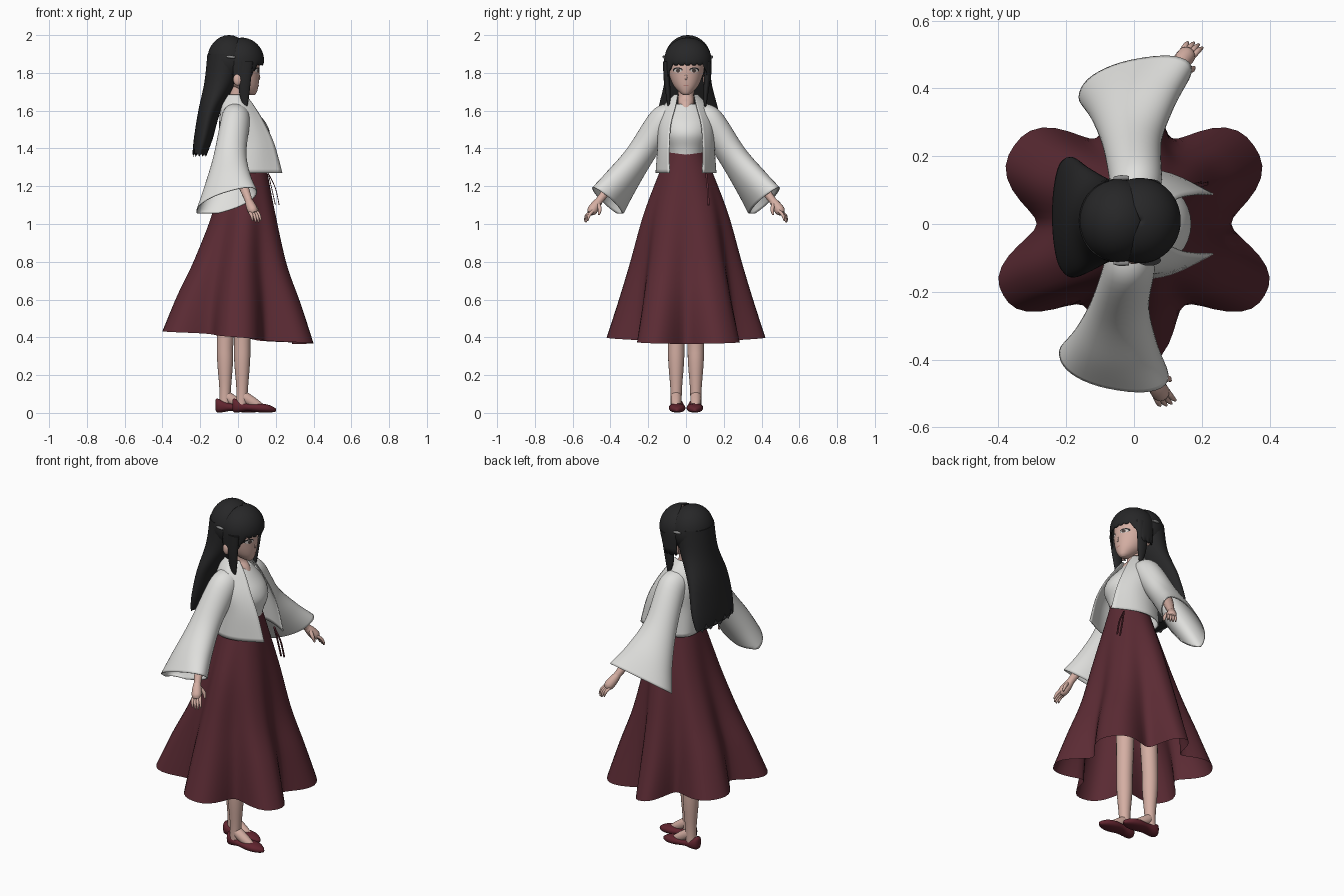
import bpy, bmesh, math
from mathutils import Vector

if "Cube" in bpy.data.objects:
    bpy.data.objects.remove(bpy.data.objects["Cube"])


def material(name, rgb):
    m = bpy.data.materials.new(name)
    m.diffuse_color = (*rgb, 1)
    m.use_nodes = True
    m.node_tree.nodes["Principled BSDF"].inputs["Base Color"].default_value = m.diffuse_color
    return m


WHITE = material("white cloth", (0.74, 0.74, 0.72))
WINE = material("wine cloth", (0.105, 0.024, 0.034))
SHOE = material("shoe red", (0.12, 0.018, 0.028))
SKIN = material("skin", (0.66, 0.425, 0.365))
HAIR = material("black hair", (0.02, 0.02, 0.021))
GREY = material("grey metal", (0.25, 0.25, 0.25))
LIP = material("lip", (0.5, 0.24, 0.21))
EYE = material("eye white", (0.66, 0.6, 0.57))
IRIS = material("dark iris", (0.07, 0.05, 0.045))


def smooth_rows(st, sub):
    """Catmull-Rom interpolation through a list of equal-length tuples."""
    out = []
    for i in range(len(st) - 1):
        p0, p1, p2, p3 = st[max(i - 1, 0)], st[i], st[i + 1], st[min(i + 2, len(st) - 1)]
        for k in range(sub):
            t = k / sub
            out.append(tuple(
                0.5 * (2 * b + (c - a) * t + (2 * a - 5 * b + 4 * c - d) * t * t
                       + (3 * b - a - 3 * c + d) * t ** 3)
                for a, b, c, d in zip(p0, p1, p2, p3)))
    return out + [tuple(st[-1])]


def grid(name, rows, mat, closed=True, caps=False, thick=0):
    """Skin rows of points into one surface."""
    bm = bmesh.new()
    vs = [[bm.verts.new(p) for p in r] for r in rows]
    n = len(rows[0])
    for a, b in zip(vs, vs[1:]):
        for j in range(n if closed else n - 1):
            k = (j + 1) % n
            bm.faces.new((a[j], a[k], b[k], b[j]))
    if caps:
        bm.faces.new(vs[0])
        bm.faces.new(vs[-1])
    bmesh.ops.recalc_face_normals(bm, faces=bm.faces)
    me = bpy.data.meshes.new(name)
    bm.to_mesh(me)
    bm.free()
    me.materials.append(mat)
    ob = bpy.data.objects.new(name, me)
    bpy.context.collection.objects.link(ob)
    if thick:
        so = ob.modifiers.new("thickness", 'SOLIDIFY')
        so.thickness = thick
    bpy.ops.object.select_all(action='DESELECT')
    ob.select_set(True)
    bpy.context.view_layer.objects.active = ob
    bpy.ops.object.shade_smooth_by_angle(angle=math.radians(50))
    return ob


def ring(c, u, v, n=24, e=1.0):
    """Ellipse around c; e below 1 squares it off."""
    c, u, v = Vector(c), Vector(u), Vector(v)
    pts = []
    for i in range(n):
        a, b = math.cos(2 * math.pi * i / n), math.sin(2 * math.pi * i / n)
        pts.append(c + u * math.copysign(abs(a) ** e, a) + v * math.copysign(abs(b) ** e, b))
    return pts


def z_rows(st, sub=5, n=32):
    """Stations are (z, centre x, centre y, radius x, radius y)."""
    return [ring((cx, cy, z), (rx, 0, 0), (0, ry, 0), n)
            for z, cx, cy, rx, ry in smooth_rows(st, sub)]


def limb(name, pts, mat, sub=4, n=12):
    """Round tube through points (x, y, z, radius)."""
    st = smooth_rows(pts, sub)
    rows = []
    for i, p in enumerate(st):
        d = Vector(st[min(i + 1, len(st) - 1)][:3]) - Vector(st[max(i - 1, 0)][:3])
        u = d.cross(Vector((0.1, 1, 0.05))).normalized()
        v = d.cross(u).normalized()
        rows.append(ring(p[:3], u * p[3], v * p[3], n))
    return grid(name, rows, mat, caps=True)


def ball(name, c, r, mat):
    rows = []
    for k in range(17):
        a = math.pi * (0.01 + 0.98 * k / 16)
        s = math.sin(a)
        rows.append(ring((c[0], c[1], c[2] + r[2] * math.cos(a)), (r[0] * s, 0, 0), (0, r[1] * s, 0), 32))
    return grid(name, rows, mat, caps=True)


# Skirt with six rounded folds growing toward the hem
skirt = []
for z, cx, rx, ry, w in smooth_rows([(1.385, .035, .103, .095, 0), (1.27, .037, .122, .142, .02),
                                     (1.05, .03, .18, .225, .08), (.8, .013, .265, .295, .17),
                                     (.6, .005, .355, .355, .25), (.4, 0, .435, .42, .34)], 6):
    row = []
    low = max(0, (1.0 - z) / 0.6)
    for i in range(96):
        t = 2 * math.pi * i / 96
        f = 1 - w * ((1 + math.cos(6 * t)) / 2) ** 1.4
        a = t + low * .14 * max(0, math.sin(t)) * math.sin(2 * t)
        row.append((cx + rx * f * math.cos(a) * (1 - .05 * low * math.sin(t)), ry * f * math.sin(a),
                    z - .035 * low * math.cos(t)))
    skirt.append(row)
grid("skirt", skirt, WINE)

# Waist ribbon ends
for k, dx in enumerate((.0, .02)):
    path = [(.162, .107, 1.27), (.18 + dx, .115, 1.19), (.20 + dx, .12, 1.10)]
    grid("ribbon_%d" % k, [[(x, y - .005, z), (x, y + .005, z)] for x, y, z in smooth_rows(path, 4)],
         WINE, closed=False, thick=.004)

# Inner shirt
grid("inner_shirt", z_rows([(1.34, .035, 0, .1, .09), (1.40, .042, 0, .106, .1), (1.47, .048, 0, .121, .125),
                            (1.53, .037, 0, .114, .13), (1.59, .017, 0, .086, .11), (1.635, .003, 0, .06, .075)]),
     WHITE, caps=True)

# Open jacket: half outlines from back centre to front edge, mirrored in y
levels = [(1.685, [(-.072, 0), (-.06, .04), (-.02, .062), (.015, .06), (.042, .045)]),
          (1.62, [(-.09, 0), (-.078, .08), (0, .122), (.05, .097), (.09, .058)]),
          (1.53, [(-.1, 0), (-.085, .1), (0, .148), (.077, .132), (.144, .082)]),
          (1.42, [(-.095, 0), (-.082, .1), (.01, .148), (.105, .142), (.194, .09)]),
          (1.27, [(-.095, 0), (-.082, .11), (.01, .158), (.11, .15), (.235, .09)])]
outlines = []
for z, half in levels:
    full = [(x, -y) for x, y in reversed(half[1:])] + half
    outlines.append([c for x, y in smooth_rows(full, 4) for c in (x, y, z)])
jacket = [[r[i:i + 3] for i in range(0, len(r), 3)] for r in smooth_rows(outlines, 5)]
grid("jacket_body", jacket, WHITE, closed=False, thick=.005)

# Sleeves, forearms and hands
sleeve = [(-.005, .06, 1.58, .07, 0, 0, 0, .03, .06, 1), (-.005, .13, 1.537, .077, 0, 0, 0, .05, .061, 1),
          (-.025, .246, 1.362, .088, 0, .015, 0, .064, .04, 1),
          (-.03, .345, 1.222, .124, .01, .032, .006, .073, .048, .95),
          (-.028, .415, 1.12, .163, .026, .047, .016, .076, .055, .88)]
for s, side in ((1, "left"), (-1, "right")):
    def place(p):
        return (p[0] + s * .032 * p[1] / .42, s * p[1], p[2])

    rows = [[place((p.x, p.y, max(p.z, 1.055))) for p in ring(q[:3], q[3:6], q[6:9], 40, q[9])]
            for q in smooth_rows(sleeve, 6)]
    grid(side + "_sleeve", rows, WHITE, thick=.005)

    def arm(name, pts):
        limb(side + name, [(*place(p[:3]), p[3]) for p in pts], SKIN)

    arm("_forearm", [(0, .25, 1.38, .035), (.04, .36, 1.25, .03), (.085, .447, 1.14, .021), (.096, .465, 1.115, .02)])
    arm("_palm", [(.09, .457, 1.127, .019), (.103, .478, 1.098, .026), (.117, .498, 1.07, .027), (.125, .508, 1.056, .016)])
    d, w = Vector((.36, .46, -.8)), Vector((.8, -.42, .2))
    for i, length in enumerate((.055, .068, .072, .066)):
        k = i - 1.5
        b = Vector((.118, .5, 1.066)) + w * .0135 * k
        t = b + d * length + w * .003 * k
        m = (b + t) / 2 + Vector((.003, .006, .004))
        arm("_finger_%d" % i, [(*b, .0085), (*m, .008), (*t, .004)])
    arm("_thumb", [(.108, .466, 1.11, .011), (.133, .456, 1.078, .010), (.142, .462, 1.048, .005)])

# Legs and shoes, one leg standing a little behind the other
for s, side, lx in ((1, "left", -.068), (-1, "right", .022)):
    y = s * .052
    limb(side + "_leg", [(lx * .6 + .005, y, 1.0, .062), (lx * .8, y, .65, .05), (lx, y, .38, .044), (lx, y, .27, .042),
                         (lx, y, .13, .031), (lx - .003, y, .04, .029)], SKIN, n=20)
    limb(side + "_foot", [(lx - .005, y, .10, .026), (lx + .025, y, .076, .029), (lx + .07, y, .048, .026),
                          (lx + .11, y, .03, .015)], SKIN, n=16)
    shoe = [(-.052, .012, .018, .066), (-.042, .028, .003, .076), (-.015, .036, .003, .066), (.03, .037, .01, .05),
            (.09, .044, .003, .05), (.135, .038, .002, .044), (.165, .021, .004, .032), (.178, .006, .008, .022)]
    rows = [ring((lx + x, y * .9, (a + b) / 2), (0, h, 0), (0, 0, (b - a) / 2), 20, .85)
            for x, h, a, b in smooth_rows(shoe, 3)]
    grid(side + "_shoe", rows, SHOE, caps=True)

# Neck and head
grid("neck", z_rows([(1.585, .032, 0, .06, .035), (1.64, .01, 0, .058, .042), (1.68, -.005, 0, .042, .041),
                     (1.76, 0, 0, .042, .042)]), SKIN, caps=True)
head = smooth_rows([(1.682, .072, 0, .014, .013), (1.695, .06, 0, .038, .032), (1.73, .035, 0, .073, .064),
                    (1.78, .018, 0, .095, .086), (1.84, .008, 0, .106, .097), (1.91, 0, 0, .1, .092), (1.96, 0, 0, .05, .05)], 6)
grid("head", [ring((cx, cy, z), (rx, 0, 0), (0, ry, 0), 48) for z, cx, cy, rx, ry in head], SKIN, caps=True)
limb("nose", [(.104, 0, 1.81, .004), (.111, 0, 1.775, .007), (.104, 0, 1.762, .004)], SKIN)


def face_x(y, z):
    for a, b in zip(head, head[1:]):
        if a[0] <= z <= b[0]:
            t = (z - a[0]) / (b[0] - a[0])
            cx, rx, ry = (a[i] + (b[i] - a[i]) * t for i in (1, 3, 4))
            return cx + rx * math.sqrt(max(0, 1 - (y / ry) ** 2))


def face_patch(name, y, z, ry, rz, mat, lift):
    rows = []
    for f in (.05, .5, 1):
        ps = [(y + ry * f * math.cos(a * math.pi / 10), z + rz * f * math.sin(a * math.pi / 10)) for a in range(20)]
        rows.append([(face_x(*p) + lift, *p) for p in ps])
    grid(name, rows, mat)


# Painted face, ears and hair clips
face_patch("mouth", 0, 1.733, .014, .0035, LIP, .002)
for s, side in ((1, "left"), (-1, "right")):
    face_patch(side + "_lash", s * .044, 1.816, .026, .013, HAIR, .0015)
    face_patch(side + "_eye", s * .043, 1.812, .021, .0105, EYE, .003)
    face_patch(side + "_iris", s * .042, 1.812, .0105, .0105, IRIS, .0045)
    ball(side + "_ear", (-.002, s * .104, 1.765), (.022, .014, .032), SKIN)
    limb(side + "_hair_clip", [(-.06, s * .125 + .01, 1.885, .004), (-.04, s * .126 + .01, 1.885, .008),
                               (-.015, s * .126 + .01, 1.882, .006)], GREY)
    # Side locks
    lock = [(1.86, .045, .112, .035, .016), (1.76, .036, .106, .032, .016), (1.68, .034, .099, .025, .012),
            (1.605, .042, .096, .005, .004)]
    grid(side + "_lock", z_rows([(z, x, s * y + .005, a, b) for z, x, y, a, b in lock], n=16), HAIR, caps=True)

# Back of the hair
ball("hair_crown", (-.048, .01, 1.868), (.115, .124, .132), HAIR)
back = z_rows([(1.9, -.06, .01, .102, .118), (1.75, -.093, .01, .085, .125), (1.6, -.15, .012, .06, .16),
               (1.45, -.184, .02, .05, .178), (1.355, -.206, .025, .036, .165)], n=48)
back[-1] = [Vector((p[0], p[1], p[2] + (0, .02, .045, .015)[i % 4])) for i, p in enumerate(back[-1])]
grid("long_back_hair", back, HAIR, caps=True)

# Front hair: dome whose lower edge rises over the face
fringe = []
for i in range(57):
    a = math.radians(-112 + 4 * i)
    side_drop = min(1, max(0, (abs(a) - .75) / .6))
    bottom = 1.84 - .10 * side_drop + (.008 if i % 4 == 2 else 0)
    col = []
    for k in range(15):
        t = k / 14
        h = min(1, t / .75)
        f, zz = math.sin(h * math.pi / 2), 1.865 + .122 * math.cos(h * math.pi / 2)
        if t > .75:
            q = (t - .75) / .25
            zz, f = 1.865 + (bottom - 1.865) * q, 1 - .05 * q * q
        col.append((.018 + .12 * math.cos(a) * max(f, .01), .01 + .126 * math.sin(a) * max(f, .01), zz))
    fringe.append(col)
grid("front_hair", fringe, HAIR, closed=False, thick=.006)
